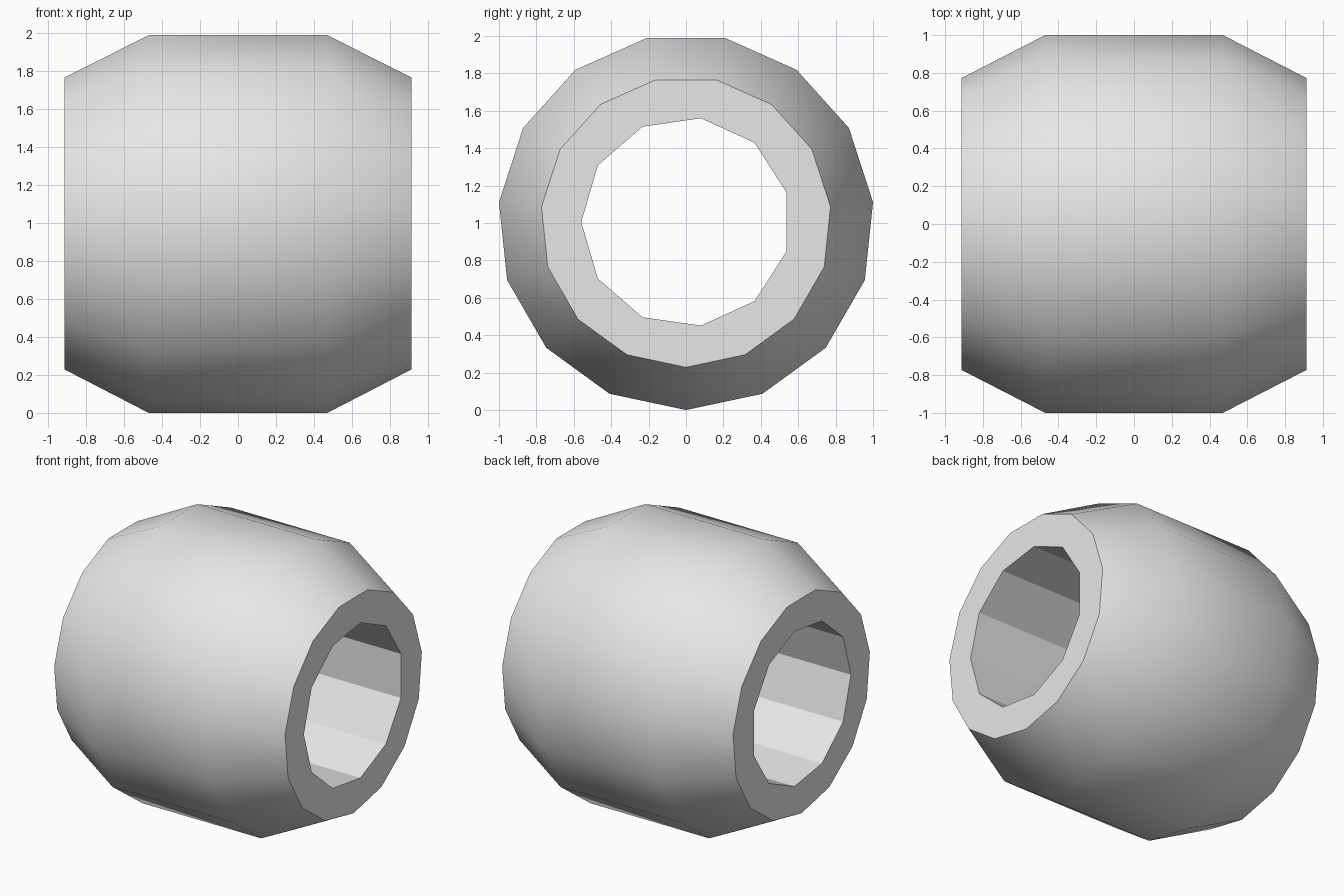
import bpy, bmesh, math

cube = bpy.data.objects.get("Cube")
if cube:
    bpy.data.objects.remove(cube, do_unlink=True)

RADIUS, END_RADIUS, HOLE_RADIUS = 1.0055, 0.777, 0.56
HALF_LENGTH, HALF_BELLY = 0.913, 0.47


def ring(bm, x, radius, sides, start):
    """Closed polygon of verts around the x axis; angles run from +y towards +z."""
    verts = []
    for i in range(sides):
        a = start + math.tau * i / sides
        verts.append(bm.verts.new((x, radius * math.cos(a), RADIUS + radius * math.sin(a))))
    return verts


def loft(bm, rings):
    for a, b in zip(rings, rings[1:]):
        n = len(a)
        for i in range(n):
            bm.faces.new((a[i], a[(i + 1) % n], b[(i + 1) % n], b[i]))


def loop_edges(bm, verts):
    return [bm.edges.get((v, verts[(i + 1) % len(verts)])) for i, v in enumerate(verts)]


bm = bmesh.new()

# Outer barrel: straight belly with tapered ends
profile = [(-HALF_LENGTH, END_RADIUS), (-HALF_BELLY, RADIUS),
           (HALF_BELLY, RADIUS), (HALF_LENGTH, END_RADIUS)]
outer = [ring(bm, x, r, 15, -math.pi / 2) for x, r in profile]
loft(bm, outer)

# Straight through hole
inner = [ring(bm, x, HOLE_RADIUS, 11, math.pi) for x in (-HALF_LENGTH, HALF_LENGTH)]
loft(bm, inner)

# Flat end faces between barrel rim and hole
for rim, hole, side in ((outer[0], inner[0], -1), (outer[-1], inner[-1], 1)):
    bmesh.ops.triangle_fill(bm, use_beauty=True, use_dissolve=False, normal=(side, 0, 0),
                            edges=loop_edges(bm, rim) + loop_edges(bm, hole))
bmesh.ops.recalc_face_normals(bm, faces=bm.faces)

mesh = bpy.data.meshes.new("barrel_bead")
bm.to_mesh(mesh)
bm.free()
bead = bpy.data.objects.new("barrel_bead", mesh)
bpy.context.collection.objects.link(bead)

# Plain grey material
grey = bpy.data.materials.new("light_grey")
grey.use_nodes = True
colour = (0.8, 0.8, 0.8, 1)
grey.diffuse_color = colour
grey.node_tree.nodes["Principled BSDF"].inputs["Base Color"].default_value = colour
mesh.materials.append(grey)

# Soft barrel, crisp rims and hole facets
bpy.ops.object.select_all(action="DESELECT")
bead.select_set(True)
bpy.context.view_layer.objects.active = bead
bpy.ops.object.shade_smooth_by_angle(angle=math.radians(30))
